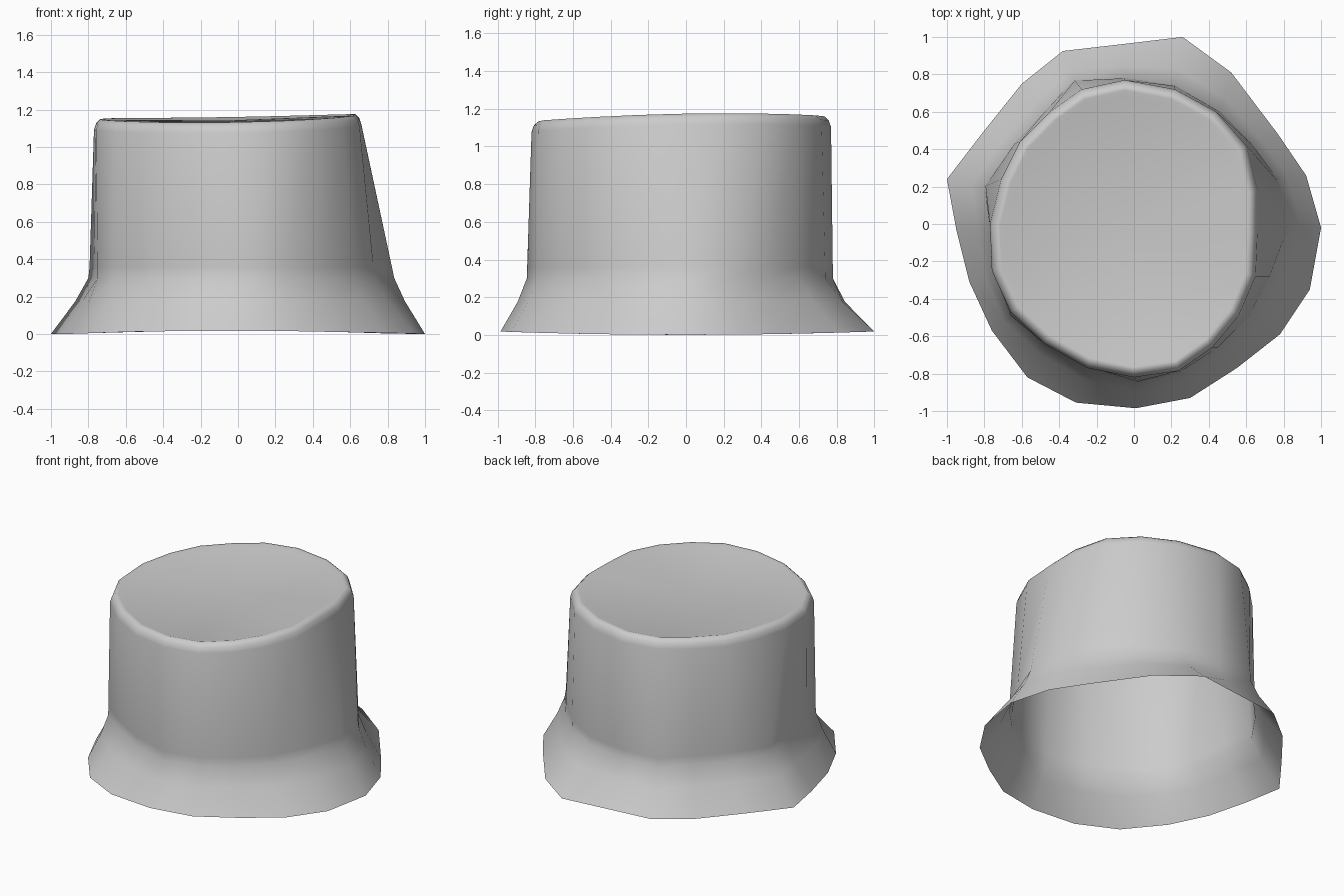
import bpy, bmesh, math
from mathutils import Vector

if "Cube" in bpy.data.objects:
    bpy.data.objects.remove(bpy.data.objects["Cube"])

# hand-shaped outlines (x, y), 20 corners each, clockwise from the left side
HEM = [(-.95, -.03), (-1, .24), (-.80, .50), (-.60, .75), (-.38, .925),
       (-.06, .962), (.26, 1), (.52, .81), (.77, .48), (.92, .26),
       (1, -.02), (.94, -.35), (.78, -.59), (.55, -.77), (.30, -.93),
       (.01, -.985), (-.31, -.955), (-.57, -.82), (-.76, -.57), (-.88, -.31)]
WAIST = [(-.77, -.02), (-.80, .20), (-.64, .43), (-.47, .61), (-.32, .77),
         (-.05, .78), (.22, .74), (.46, .60), (.63, .43), (.77, .24),
         (.835, -.02), (.73, -.28), (.62, -.49), (.45, -.66), (.25, -.79),
         (.02, -.845), (-.25, -.76), (-.47, -.63), (-.66, -.49), (-.75, -.26)]
RIM = [(-.77, 0), (-.71, .24), (-.61, .44), (-.45, .60), (-.28, .72),
       (-.05, .77), (.22, .72), (.44, .60), (.60, .42), (.66, .18),
       (.66, -.05), (.65, -.28), (.56, -.49), (.42, -.66), (.24, -.785),
       (0, -.82), (-.25, -.77), (-.48, -.64), (-.66, -.47), (-.76, -.25)]
CENTRE = Vector((-.055, -.025))


def crown_height(p):
    """Slightly wavy top: highest on the right, lowest at the front."""
    a = math.atan2(p.y - CENTRE.y, p.x - CENTRE.x)
    return 1.157 + .012 * math.cos(a) + .014 * math.sin(a) + .008 * math.cos(2 * a)


def mix(a, b, t):
    return [Vector(p).lerp(Vector(q), t) for p, q in zip(a, b)]


def shrunk(inset, drop):
    ring = []
    for p in RIM:
        d = Vector(p) - CENTRE
        q = CENTRE + d * (1 - inset / d.length)
        ring.append((q.x, q.y, crown_height(q) - drop))
    return ring


# brim flare, wall and rolled crown edge
rings = [[(p[0], p[1], .018 * p[1] ** 2) for p in HEM],
         [(p.x, p.y, .175) for p in mix(WAIST, HEM, .35)],
         [(p[0], p[1], .30) for p in WAIST],
         [(p.x, p.y, .36) for p in mix(WAIST, RIM, .07)],
         shrunk(0, .06), shrunk(.012, .025), shrunk(.035, .003),
         shrunk(.055, .003), shrunk(.085, .012)]

bm = bmesh.new()
loops = [[bm.verts.new(co) for co in ring] for ring in rings]
n = len(HEM)
for low, high in zip(loops, loops[1:]):
    for i in range(n):
        j = (i + 1) % n
        bm.faces.new((low[j], low[i], high[i], high[j]))

# closed top panel
hub = bm.verts.new((CENTRE.x, CENTRE.y, 1.142))
for i in range(n):
    bm.faces.new((loops[-1][(i + 1) % n], loops[-1][i], hub))

mesh = bpy.data.meshes.new("bucket_hat")
bm.to_mesh(mesh)
bm.free()
hat = bpy.data.objects.new("bucket_hat", mesh)
bpy.context.collection.objects.link(hat)
for poly in mesh.polygons:
    poly.use_smooth = True
